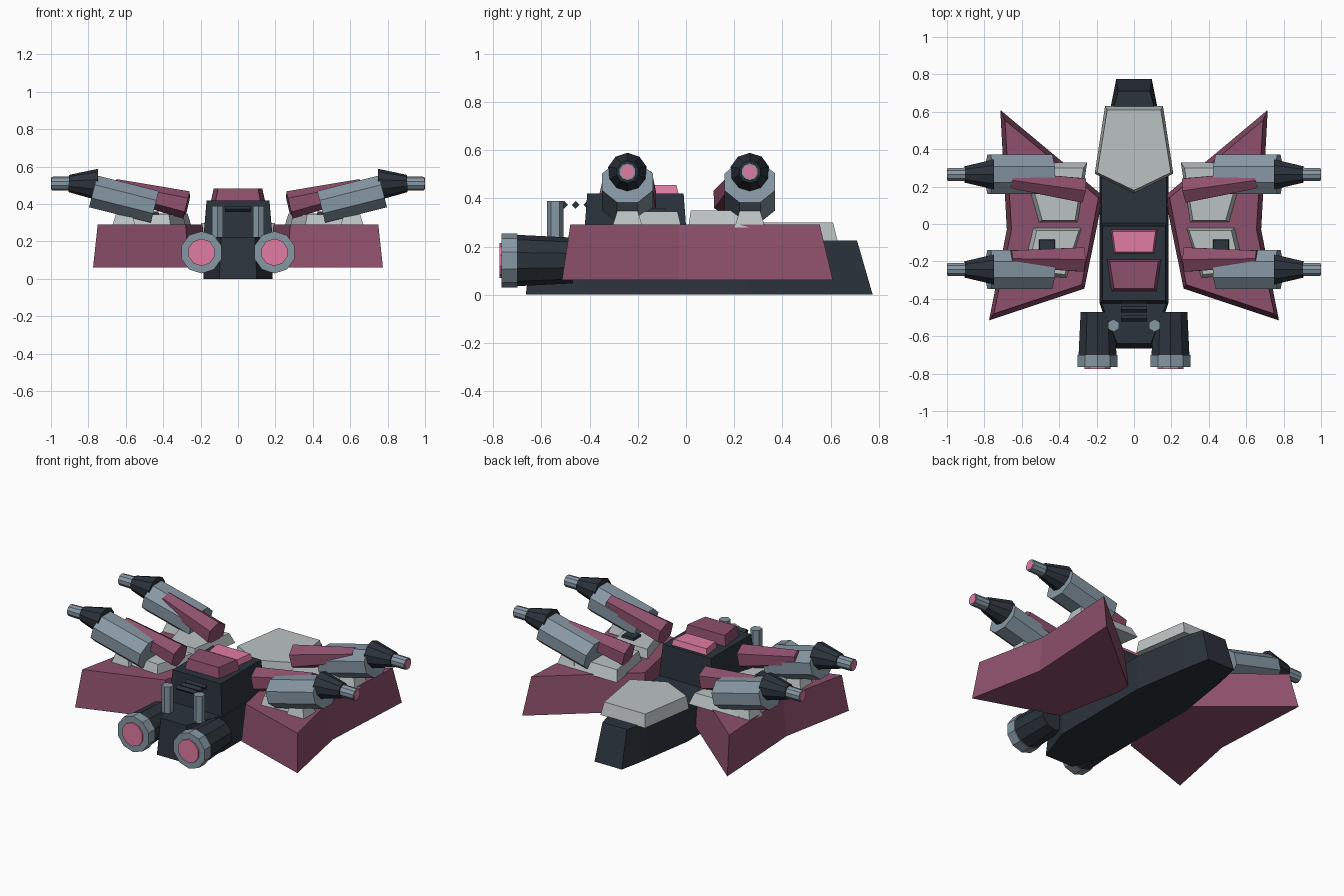
import bpy, bmesh, math
from mathutils import Vector

if "Cube" in bpy.data.objects:
    bpy.data.objects.remove(bpy.data.objects["Cube"])


def material(name, rgb):
    m = bpy.data.materials.new(name)
    m.diffuse_color = (*rgb, 1)
    m.use_nodes = True
    m.node_tree.nodes["Principled BSDF"].inputs["Base Color"].default_value = m.diffuse_color
    return m


MAROON = material("maroon", (0.27, 0.08, 0.15))
DARK = material("dark", (0.025, 0.033, 0.045))
STEEL = material("steel", (0.24, 0.31, 0.37))
LIGHT = material("light", (0.50, 0.54, 0.54))
PINK = material("pink", (0.75, 0.20, 0.36))


def loft(name, rings, mat, mirror=False):
    """Solid through matching rings of points, capped at both ends."""
    bm = bmesh.new()
    vs = [[bm.verts.new(p) for p in ring] for ring in rings]
    n = len(vs[0])
    for a, b in zip(vs, vs[1:]):
        for i in range(n):
            j = (i + 1) % n
            bm.faces.new((a[i], a[j], b[j], b[i]))
    bm.faces.new(vs[0][::-1])
    bm.faces.new(vs[-1])
    bmesh.ops.recalc_face_normals(bm, faces=bm.faces)
    me = bpy.data.meshes.new(name)
    bm.to_mesh(me)
    bm.free()
    me.materials.append(mat)
    ob = bpy.data.objects.new(name, me)
    bpy.context.collection.objects.link(ob)
    if mirror:
        ob.modifiers.new("mirror", 'MIRROR').use_mirror_merge = False
    return ob


def slab(name, low, high, z0, z1, mat, mirror=False):
    """Plan outline at z0 tapering to another outline at z1."""
    return loft(name, [[(x, y, z0) for x, y in low], [(x, y, z1) for x, y in high]], mat, mirror)


def both(half):
    """Complete a right-hand outline with its left-hand reflection."""
    return half + [(-x, y) for x, y in reversed(half) if x > 0]


def tube(name, p0, p1, r0, r1, n, mat, mirror=True, turn=0.5, squash=1.0):
    p0, p1 = Vector(p0), Vector(p1)
    d = (p1 - p0).normalized()
    side = d.cross(Vector((0, 0, 1)))
    side = side.normalized() if side.length > 0.01 else Vector((1, 0, 0))
    up = side.cross(d)
    rings = []
    for p, r in ((p0, r0), (p1, r1)):
        ring = []
        for i in range(n):
            a = (i + turn) * 2 * math.pi / n
            ring.append(p + side * r * math.cos(a) + up * r * squash * math.sin(a))
        rings.append(ring)
    return loft(name, rings, mat, mirror)


# Hull with tapering nose and tail
slab("hull",
     both([(0.095, 0.775), (0.13, 0.60), (0.185, 0.25), (0.185, -0.42), (0.10, -0.665)]),
     both([(0.085, 0.71), (0.12, 0.58), (0.175, 0.25), (0.175, -0.42), (0.09, -0.64)]),
     0, 0.225, DARK)

# Raised centre block and its roof panels
slab("centre_block",
     both([(0.185, 0.005), (0.185, -0.425)]),
     both([(0.168, -0.01), (0.168, -0.41)]), 0.22, 0.42, DARK)
slab("roof_window",
     both([(0.125, -0.03), (0.108, -0.16)]),
     both([(0.115, -0.04), (0.10, -0.15)]), 0.415, 0.455, PINK)
slab("roof_hatch",
     both([(0.145, -0.19), (0.12, -0.36)]),
     both([(0.13, -0.20), (0.107, -0.345)]), 0.415, 0.482, MAROON)

# Pale nose cover
slab("nose_cover",
     both([(0.155, 0.63), (0.21, 0.27), (0, 0.165)]),
     both([(0.143, 0.61), (0.197, 0.275), (0, 0.18)]), 0.222, 0.30, LIGHT)

# Thick notched wings
slab("wings",
     [(0.715, 0.61), (0.165, 0.15), (0.265, -0.345), (0.775, -0.515), (0.68, -0.03)],
     [(0.69, 0.555), (0.19, 0.14), (0.28, -0.325), (0.75, -0.48), (0.655, -0.03)],
     0.06, 0.292, MAROON, True)

# Pale pads on the wings that carry the guns
slab("rear_pad",
     [(0.25, 0.33), (0.60, 0.33), (0.51, 0.01), (0.30, 0.01)],
     [(0.27, 0.30), (0.57, 0.30), (0.49, 0.02), (0.315, 0.02)], 0.285, 0.35, LIGHT, True)
slab("front_pad",
     [(0.28, -0.02), (0.54, -0.02), (0.60, -0.27), (0.36, -0.29)],
     [(0.295, -0.035), (0.52, -0.035), (0.57, -0.25), (0.37, -0.27)], 0.285, 0.345, LIGHT, True)
slab("pad_socket",
     [(0.42, -0.08), (0.51, -0.08), (0.51, -0.16), (0.42, -0.16)],
     [(0.425, -0.085), (0.505, -0.085), (0.505, -0.155), (0.425, -0.155)], 0.33, 0.36, DARK, True)

# Gun arms: arm, eight-sided pod, support, muzzle, tip and glowing end
for tag, y, inner, outer in (("rear", 0.265, 0.18, 0.235), ("front", -0.243, -0.19, -0.185)):
    tube(tag + "_arm", (0.275, inner, 0.395), (0.66, outer, 0.485), 0.075, 0.05, 6, MAROON)
    tube(tag + "_pod", (0.445, y, 0.385), (0.775, y, 0.468), 0.114, 0.114, 8, STEEL, squash=0.83)
    tube(tag + "_pod_support", (0.61, y, 0.28), (0.61, y, 0.37), 0.09, 0.05, 4, LIGHT)
    tube(tag + "_muzzle", (0.75, y, 0.505), (0.905, y, 0.51), 0.084, 0.046, 10, DARK)
    tube(tag + "_muzzle_tip", (0.89, y, 0.51), (0.997, y, 0.51), 0.038, 0.036, 10, STEEL)
    tube(tag + "_muzzle_glow", (0.99, y, 0.51), (1.0, y, 0.51), 0.029, 0.029, 10, PINK)

# Thrusters
X, Z = 0.195, 0.142
tube("thruster_body", (X, -0.47, Z), (X, -0.71, Z), 0.095, 0.107, 10, DARK)
tube("thruster_ring", (X, -0.70, Z), (X, -0.765, Z), 0.113, 0.113, 10, STEEL)
tube("thruster_glow", (X, -0.75, Z), (X, -0.774, Z), 0.073, 0.073, 10, PINK)

# Deck posts and the slats between them
tube("deck_post", (0.11, -0.543, 0.22), (0.11, -0.543, 0.39), 0.034, 0.034, 6, STEEL)
for i in range(3):
    y = -0.41 - i * 0.048
    tube(f"deck_slat_{i + 1}", (-0.07, y, 0.373), (0.07, y, 0.373), 0.016, 0.016, 4, DARK, False, 0)
